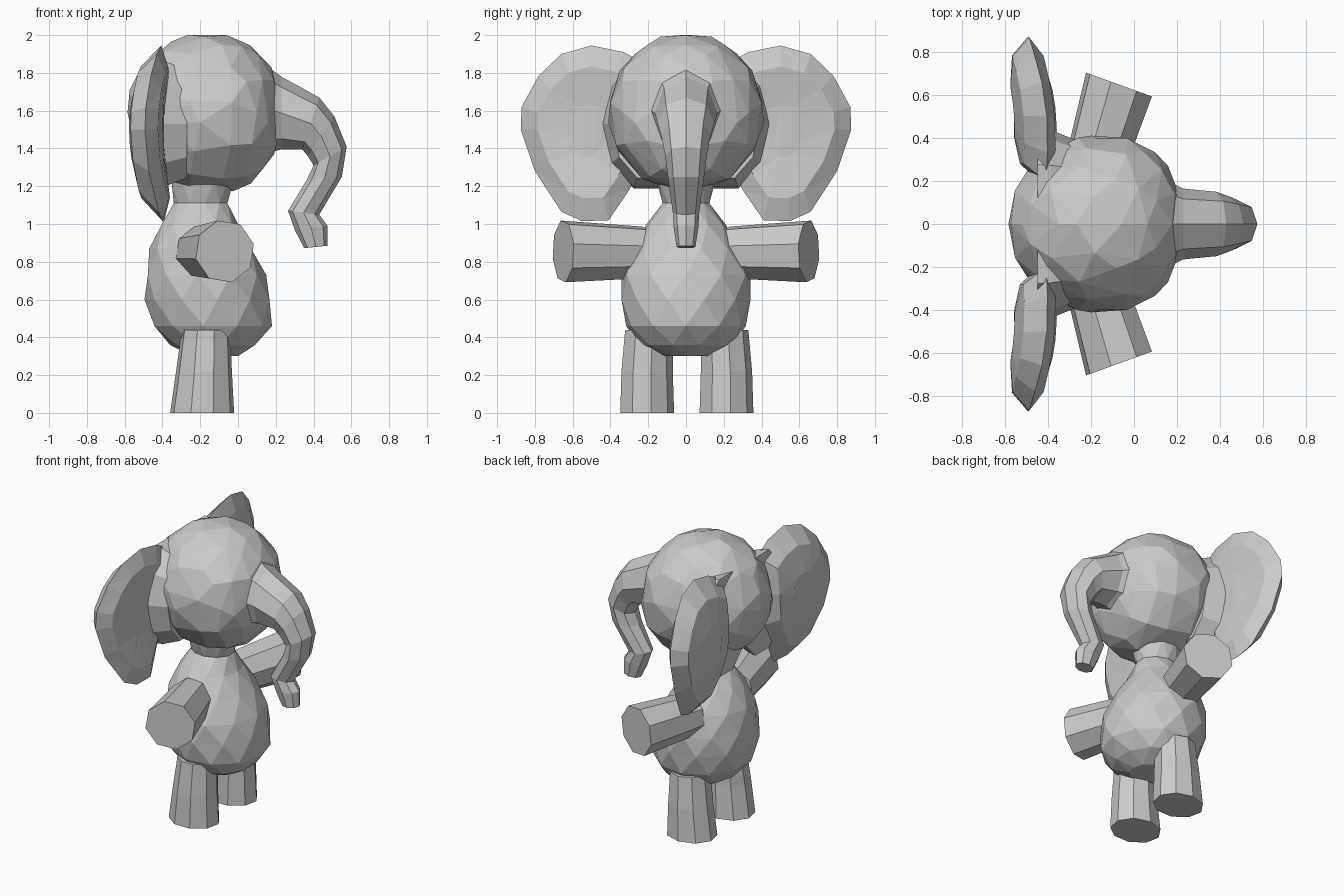
import bpy, bmesh
from math import cos, sin, pi
from mathutils import Vector

if "Cube" in bpy.data.objects:
    bpy.data.objects.remove(bpy.data.objects["Cube"], do_unlink=True)

# Single grey skin colour
GREY = (0.6, 0.6, 0.6, 1)
skin = bpy.data.materials.new("grey_skin")
skin.use_nodes = True
skin.diffuse_color = GREY
skin.node_tree.nodes["Principled BSDF"].inputs["Base Color"].default_value = GREY


def finish(name, bm):
    bmesh.ops.recalc_face_normals(bm, faces=bm.faces)
    mesh = bpy.data.meshes.new(name)
    bm.to_mesh(mesh)
    bm.free()
    mesh.materials.append(skin)
    obj = bpy.data.objects.new(name, mesh)
    bpy.context.collection.objects.link(obj)
    return obj


def bridge(bm, lower, upper, staggered=False):
    n = len(lower)
    for j in range(n):
        k = (j + 1) % n
        if staggered:
            bm.faces.new((lower[j], lower[k], upper[j]))
            bm.faces.new((lower[k], upper[k], upper[j]))
        else:
            bm.faces.new((lower[j], lower[k], upper[k], upper[j]))


def loft(name, rings, sides, staggered=False, turn=0.0):
    """Skin a row of elliptical rings, each given as centre, half axis, half axis."""
    bm = bmesh.new()
    loops = []
    for i, (centre, u, v) in enumerate(rings):
        shift = turn + (0.5 * i if staggered else 0)
        angles = [2 * pi * (j + shift) / sides for j in range(sides)]
        loops.append([bm.verts.new(Vector(centre) + Vector(u) * cos(a) + Vector(v) * sin(a))
                      for a in angles])
    for lower, upper in zip(loops, loops[1:]):
        bridge(bm, lower, upper, staggered)
    bm.faces.new(loops[0])
    bm.faces.new(loops[-1])
    return finish(name, bm)


# Head: faceted ball with a flattened crown and a fuller face and chin
bm = bmesh.new()
bmesh.ops.create_icosphere(bm, subdivisions=3, radius=1)
for v in bm.verts:
    x, y, z = v.co
    front = 0.4 * max(x, 0) ** (0.78 + 0.12 * z)
    v.co = (-0.165 + (front if x > 0 else 0.42 * x), 0.412 * y, min(1.59 + 0.42 * z, 2.0))
head = finish("head", bm)
facets = head.modifiers.new("facets", "DECIMATE")
facets.ratio = 0.55
facets.use_symmetry = True
facets.symmetry_axis = "Y"

# Body: height, back, front, half width
body = [(0.30, -0.25, 0.00, 0.12), (0.36, -0.36, 0.10, 0.25), (0.46, -0.455, 0.18, 0.32),
        (0.60, -0.495, 0.18, 0.345), (0.73, -0.49, 0.15, 0.345), (0.87, -0.47, 0.08, 0.29),
        (1.00, -0.41, 0.0, 0.21), (1.11, -0.34, -0.05, 0.125), (1.24, -0.36, -0.02, 0.16)]
loft("body", [(((b + f) / 2, 0, z), ((f - b) / 2, 0, 0), (0, w, 0)) for z, b, f, w in body],
     11, staggered=True)

# Trunk: upper edge x z, lower edge x z, half width
trunk = [(0.05, 1.91, 0.10, 1.36, 0.24), (0.23, 1.78, 0.23, 1.395, 0.165),
         (0.43, 1.67, 0.34, 1.395, 0.15), (0.51, 1.57, 0.37, 1.36, 0.13),
         (0.575, 1.41, 0.40, 1.31, 0.11), (0.55, 1.25, 0.365, 1.235, 0.095),
         (0.43, 1.05, 0.265, 1.07, 0.07), (0.475, 0.99, 0.30, 0.97, 0.065),
         (0.475, 0.885, 0.35, 0.872, 0.05)]
loft("trunk", [(((a + c) / 2, 0, (b + d) / 2), ((a - c) / 2, 0, (b - d) / 2), (0, w, 0))
               for a, b, c, d, w in trunk], 8)

# Ear outline in y and z
ear = [(0.20, 1.84), (0.33, 1.91), (0.50, 1.945), (0.66, 1.90), (0.78, 1.785), (0.87, 1.62),
       (0.875, 1.50), (0.80, 1.28), (0.66, 1.065), (0.55, 1.015), (0.41, 1.02), (0.30, 1.18),
       (0.22, 1.36), (0.20, 1.60)]


def make_ear(name, side):
    bm = bmesh.new()
    mid_y, mid_z = 0.52, 1.50

    def ring(scale, depth):
        verts = []
        for y, z in ear:
            py, pz = mid_y + (y - mid_y) * scale, mid_z + (z - mid_z) * scale
            # Edges curl forward at top and bottom; the outer side sweeps back
            lean = 0.07 * ((pz - mid_z) / 0.48) ** 2 - 0.07 * (py - mid_y)
            verts.append(bm.verts.new((depth + lean, side * py, pz)))
        return verts

    # Back dome, rim, front face
    loops = [ring(0.35, -0.568), ring(0.75, -0.55), ring(1, -0.468), ring(0.75, -0.405),
             ring(0.3, -0.4)]
    for a, b in zip(loops, loops[1:]):
        bridge(bm, a, b)
    bm.faces.new(loops[0])
    bm.faces.new(loops[-1])
    bmesh.ops.triangulate(bm, faces=bm.faces)
    finish(name, bm)


# Paired parts
for label, s in (("left", 1), ("right", -1)):
    make_ear(label + "_ear", s)
    # Ear root, blending the front of the ear into the side of the head
    root = [(-0.45, 0.25, 0.36), (-0.39, 0.24, 0.35), (-0.27, 0.19, 0.30)]
    loft(label + "_ear_root", [((x, s * 0.2, 1.53), (0, a, 0), (0, 0, b)) for x, a, b in root], 10)
    # Arm, angled outward and forward
    arm = [((-0.20, s * 0.22, 0.85), 0.14), ((-0.07, s * 0.65, 0.855), 0.168)]
    loft(label + "_arm", [(c, (0.94 * r, -s * 0.34 * r, 0), (0, 0, r)) for c, r in arm], 8, turn=0.3)
    # Leg, widening to a flat foot
    leg = [(0, -0.19, 0.21, 0.172, 0.147), (0.22, -0.18, 0.21, 0.15, 0.14),
           (0.44, -0.17, 0.20, 0.13, 0.13)]
    loft(label + "_leg", [((x, s * y, z), (rx, 0, 0), (0, ry, 0)) for z, x, y, rx, ry in leg],
         9, turn=0.25)
